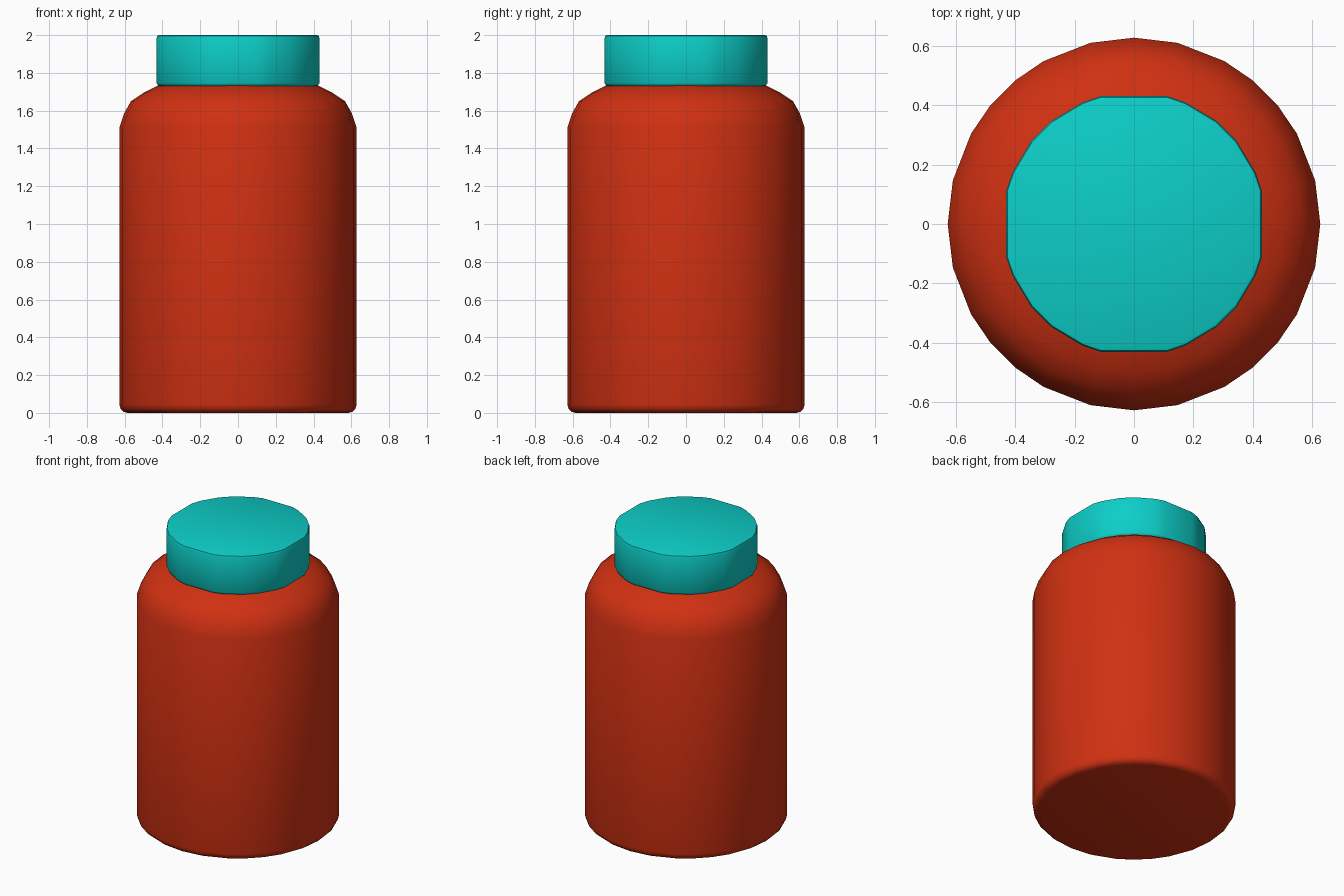
import bpy, bmesh, math

cube = bpy.data.objects.get("Cube")
if cube:
    bpy.data.objects.remove(cube, do_unlink=True)


def make_material(name, color):
    mat = bpy.data.materials.new(name)
    mat.use_nodes = True
    mat.diffuse_color = color
    mat.node_tree.nodes["Principled BSDF"].inputs["Base Color"].default_value = color
    return mat


def lathe(name, profile, quarter, mat, sharp_angle):
    """Sweep a (radius, z) profile through corner angles repeated each quarter turn."""
    bm = bmesh.new()
    angles = [math.radians(a + 90 * q) for q in range(4) for a in quarter]
    rings = [[bm.verts.new((r * math.cos(a), r * math.sin(a), z)) for a in angles]
             for r, z in profile]
    n = len(angles)
    for low, high in zip(rings, rings[1:]):
        for i in range(n):
            j = (i + 1) % n
            bm.faces.new((low[i], low[j], high[j], high[i]))
    bm.faces.new(rings[0][::-1])
    bm.faces.new(rings[-1])
    mesh = bpy.data.meshes.new(name)
    bm.to_mesh(mesh)
    bm.free()
    mesh.materials.append(mat)
    obj = bpy.data.objects.new(name, mesh)
    bpy.context.collection.objects.link(obj)
    bpy.ops.object.select_all(action='DESELECT')
    obj.select_set(True)
    bpy.context.view_layer.objects.active = obj
    bpy.ops.object.shade_smooth_by_angle(angle=math.radians(sharp_angle))
    return obj


red = make_material("jar red", (0.63, 0.03, 0.006, 1))
teal = make_material("lid teal", (0.004, 0.62, 0.58, 1))

# Jar body: rounded foot, straight wall, sloping shoulder and short neck
body_profile = [(0.585, 0.0), (0.605, 0.006), (0.622, 0.022), (0.628, 0.045),
                (0.628, 1.51), (0.603, 1.585), (0.567, 1.65), (0.50, 1.695),
                (0.42, 1.735), (0.38, 1.745)]
lathe("jar_body", body_profile, (0, 13.5, 29, 39.5, 50.5, 61, 76.5), red, 40)

# Lid: low drum with softened rims and four wider flats
lid_profile = [(0.425, 1.728), (0.438, 1.734), (0.445, 1.746),
               (0.445, 1.985), (0.441, 1.996), (0.432, 2.0)]
lathe("lid", lid_profile, (14.5, 23, 39, 51, 67, 75.5), teal, 40)
